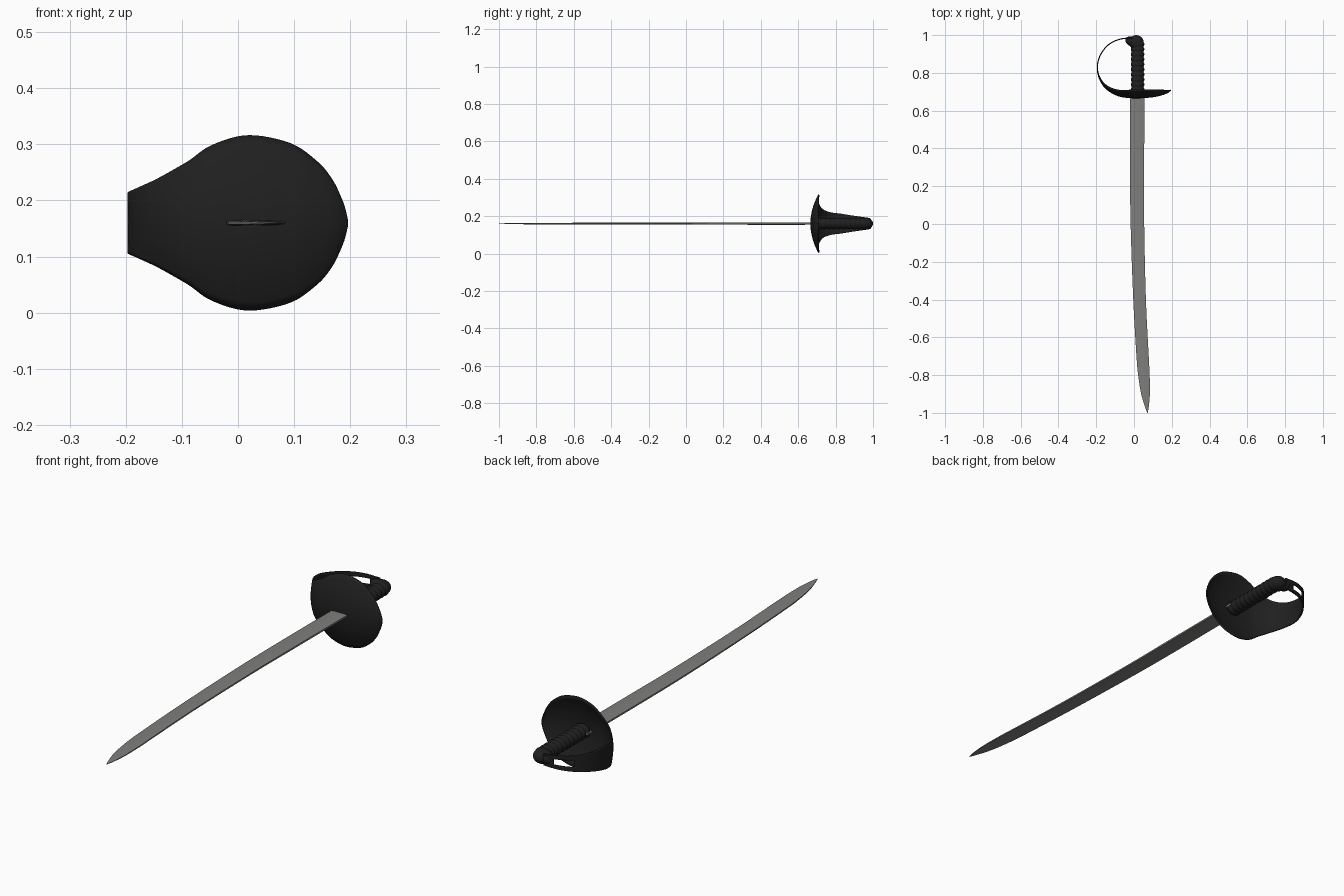
import bpy, bmesh, math
from mathutils import Vector

if "Cube" in bpy.data.objects:
    bpy.data.objects.remove(bpy.data.objects["Cube"])

MID = 0.16  # height of the sword's flat plane


def material(name, value):
    m = bpy.data.materials.new(name)
    m.use_nodes = True
    m.diffuse_color = (*value, 1)
    b = m.node_tree.nodes["Principled BSDF"]
    b.inputs["Base Color"].default_value = (*value, 1)
    b.inputs["Roughness"].default_value = 0.6
    return m


BLACK = material("black_iron", (0.014, 0.014, 0.014))
STEEL = material("grey_steel", (0.21, 0.215, 0.205))


def finish(obj, mat, angle):
    obj.data.materials.append(mat)
    bpy.ops.object.select_all(action="DESELECT")
    obj.select_set(True)
    bpy.context.view_layer.objects.active = obj
    bpy.ops.object.shade_smooth_by_angle(angle=math.radians(angle))


def spline(keys, steps):
    """Catmull-Rom interpolation through tuples of any length."""
    keys = [Vector(k) for k in keys]
    out = []
    for i in range(len(keys) - 1):
        a, b, c, d = (keys[max(0, min(len(keys) - 1, i + k))] for k in (-1, 0, 1, 2))
        for s in range(steps):
            t = s / steps
            out.append(b + (c - a) * (t / 2) + (2 * a - 5 * b + 4 * c - d) * (t * t / 2)
                       + (3 * b - a - 3 * c + d) * (t ** 3 / 2))
    return out + [keys[-1]]


def loft(name, rows, mat, angle, closed=True, skip=None):
    """Skin rows of points; closed rows get end caps."""
    bm = bmesh.new()
    grid = [[bm.verts.new(p) for p in row] for row in rows]
    n = len(rows[0])
    for i in range(len(rows) - 1):
        for j in range(n if closed else n - 1):
            if skip and skip(i, j):
                continue
            k = (j + 1) % n
            bm.faces.new((grid[i][j], grid[i][k], grid[i + 1][k], grid[i + 1][j]))
    if closed:
        bm.faces.new(grid[0])
        bm.faces.new(grid[-1])
    bmesh.ops.remove_doubles(bm, verts=bm.verts, dist=0.0002)
    bmesh.ops.recalc_face_normals(bm, faces=bm.faces)
    mesh = bpy.data.meshes.new(name)
    bm.to_mesh(mesh)
    bm.free()
    obj = bpy.data.objects.new(name, mesh)
    bpy.context.collection.objects.link(obj)
    finish(obj, mat, angle)
    return obj


# Blade: y, left edge x, right edge x, half thickness
blade_keys = [(0.7, -0.02, 0.055, 0.006), (0.3, -0.021, 0.054, 0.006),
              (0.0, -0.018, 0.054, 0.0055), (-0.4, -0.004, 0.063, 0.005),
              (-0.7, 0.013, 0.078, 0.0045), (-0.8, 0.022, 0.083, 0.004),
              (-0.9, 0.038, 0.084, 0.003), (-0.97, 0.059, 0.078, 0.002),
              (-1.0, 0.07, 0.072, 0.001)]
blade_rows = []
for y, x0, x1, h in spline(blade_keys, 4):
    w = x1 - x0
    profile = [(0, 0.6), (0.2, 1), (0.8, 1), (1, 0.6)]
    top = [(x0 + w * u, y, MID + h * v) for u, v in profile]
    low = [(x0 + w * u, y, MID - h * v) for u, v in reversed(profile)]
    blade_rows.append(top + low)
loft("blade", blade_rows, STEEL, 25)

# Guard: dish sweeping into a knuckle strap; x, y, half width, dish depth
guard_keys = [(0.194, 0.709, 0.001, 0.0), (0.189, 0.704, 0.036, 0.006),
              (0.176, 0.695, 0.072, 0.015), (0.15, 0.685, 0.106, 0.025),
              (0.1, 0.674, 0.14, 0.036), (0.02, 0.668, 0.155, 0.042),
              (-0.05, 0.672, 0.138, 0.036), (-0.1, 0.686, 0.108, 0.026),
              (-0.15, 0.719, 0.079, 0.014), (-0.183, 0.77, 0.061, 0.004),
              (-0.194, 0.83, 0.053, 0), (-0.18, 0.89, 0.043, 0),
              (-0.14, 0.945, 0.035, 0), (-0.08, 0.977, 0.03, 0), (-0.01, 0.986, 0.025, 0)]
path = spline(guard_keys, 6)
cols = [-1, -0.9, -0.75, -0.6, -0.45, -0.22, 0, 0.22, 0.45, 0.6, 0.75, 0.9, 1]
guard_rows = []
for i, (x, y, w, depth) in enumerate(path):
    a, b = path[max(0, i - 1)], path[min(len(path) - 1, i + 1)]
    tangent = Vector((b[0] - a[0], b[1] - a[1])).normalized()
    inward = Vector((tangent.y, -tangent.x))
    guard_rows.append([(x + inward.x * depth * t * t, y + inward.y * depth * t * t, MID + w * t)
                       for t in cols])


def strap_slot(i, j):
    x, y = path[i][0], path[i][1]
    return y > 0.9 and -0.14 < x < -0.06 and 4 <= j <= 7


guard = loft("hand_guard", guard_rows, BLACK, 50, closed=False, skip=strap_slot)
shell = guard.modifiers.new("sheet", "SOLIDIFY")
shell.thickness = 0.006
shell.offset = 0

# Grip: ribbed oval handle
RIBS, SIDES = 11, 24
grip_rows = []
for i in range(RIBS * 6 + 1):
    f = i / (RIBS * 6)
    r = 0.031 + 0.005 * abs(math.sin(math.pi * f * RIBS))
    y = 0.672 + 0.293 * f
    grip_rows.append([(0.019 + r * math.cos(a), y, MID + 0.85 * r * math.sin(a))
                      for a in (2 * math.pi * k / SIDES for k in range(SIDES))])
loft("grip", grip_rows, BLACK, 60)

# Pommel: rounded cap leaning toward the strap
for name, loc, scale in (("pommel_cap", (0.012, 0.962, MID), (0.039, 0.038, 0.031)),
                         ("pommel_beak", (-0.012, 0.967, MID), (0.034, 0.026, 0.027))):
    bpy.ops.mesh.primitive_uv_sphere_add(segments=24, ring_count=14, radius=1, location=loc)
    cap = bpy.context.object
    cap.name = name
    cap.scale = scale
    cap.rotation_euler.z = math.radians(-20 if name == "pommel_beak" else 0)
    finish(cap, BLACK, 60)
